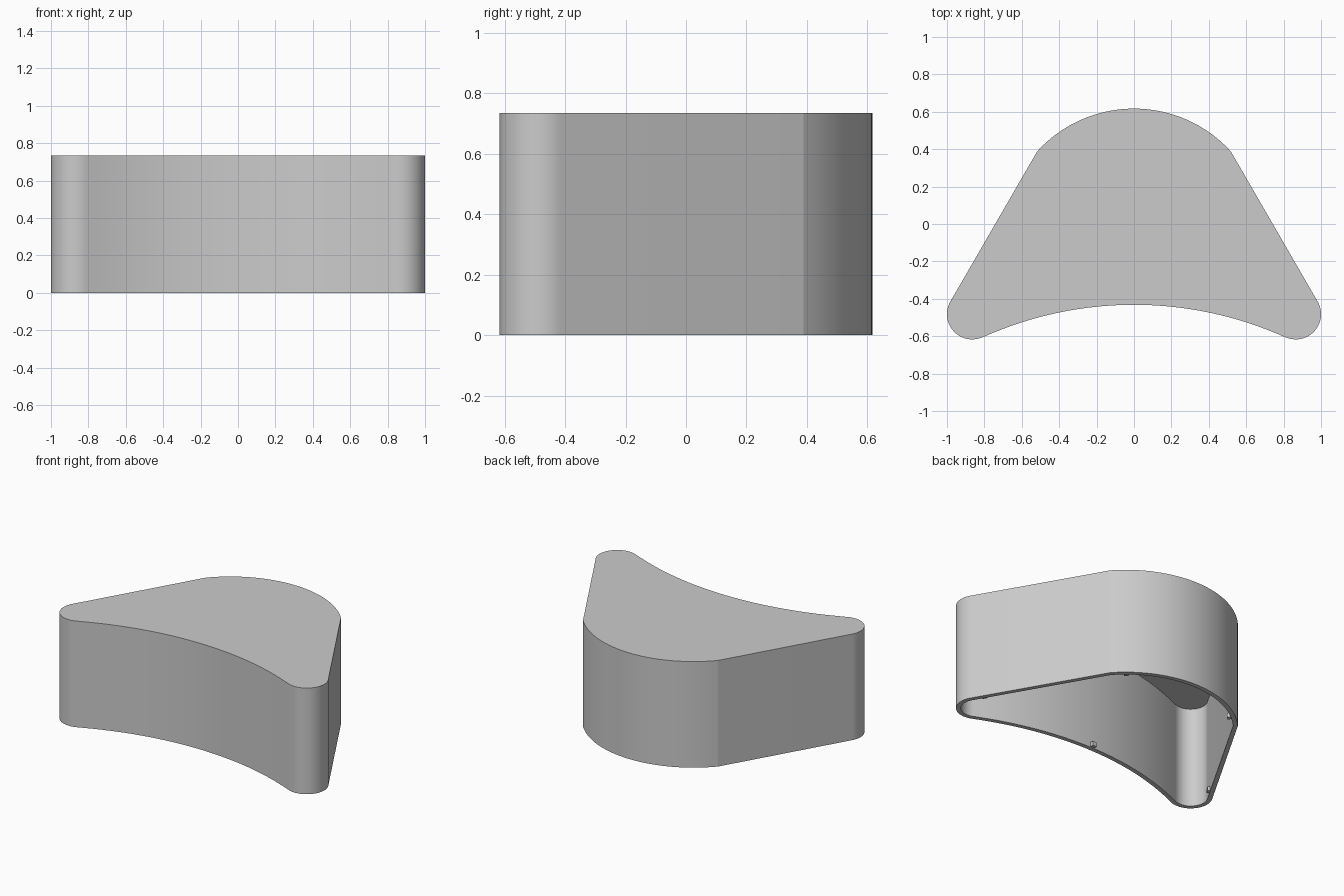
import bpy, bmesh
from math import sin, cos, radians, atan2

cube = bpy.data.objects.get("Cube")
if cube:
    bpy.data.objects.remove(cube, do_unlink=True)

HEIGHT, WALL, ROOF = 0.735, 0.03, 0.04

grey = bpy.data.materials.new("plain grey")
grey.use_nodes = True
colour = (0.6, 0.6, 0.6, 1)
grey.diffuse_color = colour
grey.node_tree.nodes["Principled BSDF"].inputs["Base Color"].default_value = colour


def arc(cx, cy, r, start, end, steps):
    angles = [radians(start + (end - start) * i / steps) for i in range(steps + 1)]
    return [(cx + r * cos(a), cy + r * sin(a)) for a in angles]


def outline(inset):
    """Counter-clockwise plan: back arc, rounded horns and hollow front."""
    half = arc(0, -2.4, 1.968 + inset, 90, 65.8, 16)[:-1]      # hollow front
    half += arc(0.865, -0.482, 0.135 - inset, -114.2, 30, 28)  # horn
    half += arc(0, -0.083, 0.70 - inset, 42.3, 90, 16)         # back
    return half + [(-x, y) for x, y in half[-2:0:-1]]


def finish(name, bm):
    bmesh.ops.recalc_face_normals(bm, faces=bm.faces[:])
    mesh = bpy.data.meshes.new(name)
    bm.to_mesh(mesh)
    bm.free()
    mesh.materials.append(grey)
    ob = bpy.data.objects.new(name, mesh)
    bpy.context.collection.objects.link(ob)
    return ob


# Hollow cover, open underneath
bm = bmesh.new()
rings = []
for inset, z in ((0, HEIGHT), (0, 0), (WALL, 0), (WALL, HEIGHT - ROOF)):
    rings.append([bm.verts.new((x, y, z)) for x, y in outline(inset)])
for a, b in zip(rings, rings[1:]):
    for i in range(len(a)):
        bm.faces.new((a[i - 1], a[i], b[i], b[i - 1]))
bm.faces.new(rings[0])
bm.faces.new(rings[-1])
shell = finish("shell", bm)
bpy.ops.object.select_all(action='DESELECT')
shell.select_set(True)
bpy.context.view_layer.objects.active = shell
bpy.ops.object.shade_smooth_by_angle(angle=radians(10))

# Small retaining nubs just inside the lower rim
spots = [("front_nub", 0, -0.395, 0)]
for side, s in (("left", 1), ("right", -1)):
    spots.append((side + "_horn_nub", s * 0.915, -0.36, s * radians(30)))
    spots.append((side + "_back_nub", s * 0.42, 0.425, s * atan2(0.51, 0.42)))
for name, x, y, turn in spots:
    bm = bmesh.new()
    bmesh.ops.create_cube(bm, size=0.03)
    nub = finish(name, bm)
    nub.location = (x, y, 0.02)
    nub.rotation_euler.z = turn
